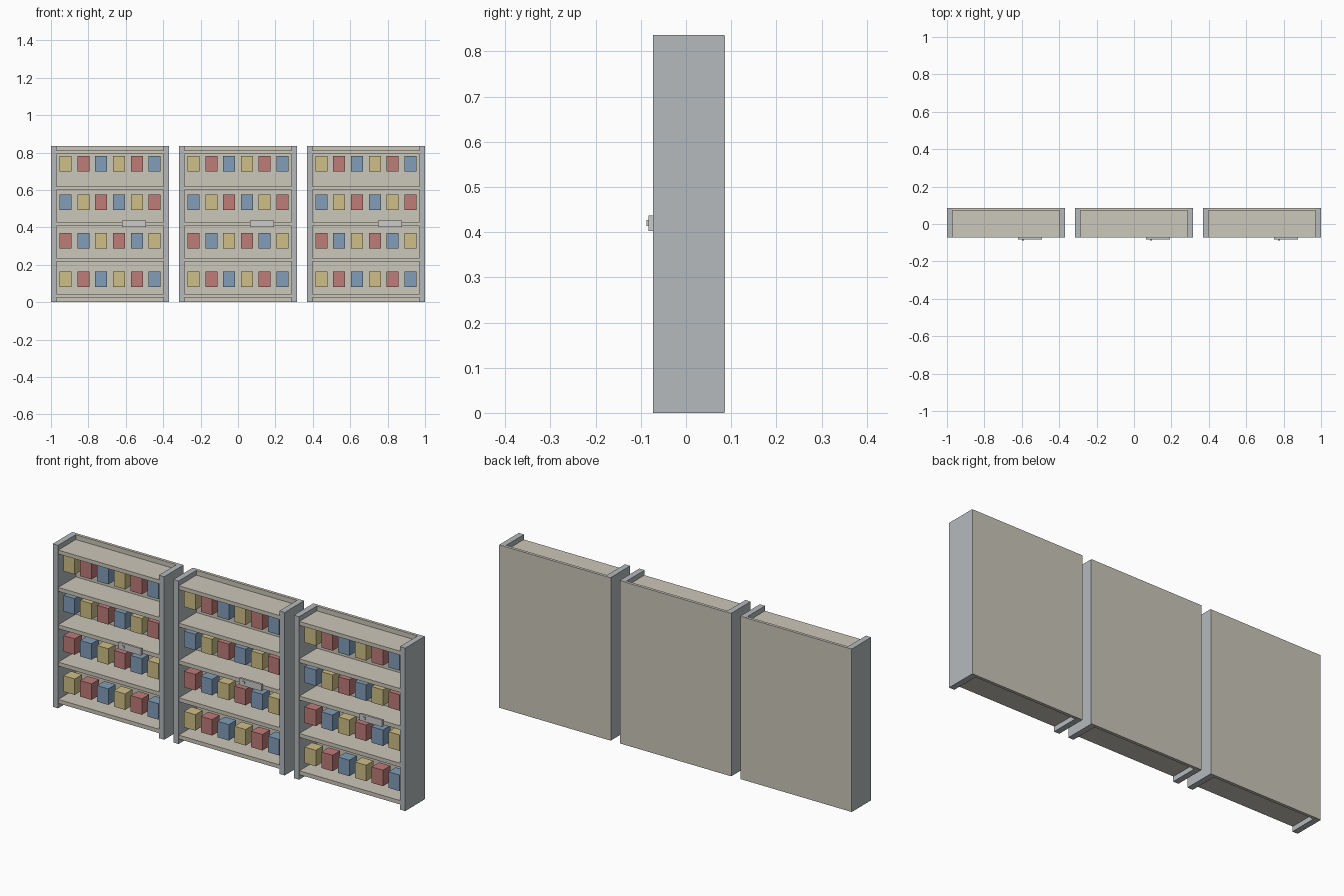
import bpy

if "Cube" in bpy.data.objects:
    bpy.data.objects.remove(bpy.data.objects["Cube"])

def material(name, rgb):
    m = bpy.data.materials.new(name)
    m.diffuse_color = (*rgb, 1)
    m.use_nodes = True
    m.node_tree.nodes["Principled BSDF"].inputs["Base Color"].default_value = m.diffuse_color
    return m

BOARD = material("board_beige", (0.60, 0.57, 0.49))
STEEL = material("side_grey", (0.46, 0.49, 0.51))
GOODS = [material("goods_yellow", (0.62, 0.52, 0.24)),
         material("goods_red", (0.52, 0.20, 0.19)),
         material("goods_blue", (0.22, 0.34, 0.48))]

def box(name, x, y, z, mat=None):
    """Box from (min, max) ranges on each axis."""
    bpy.ops.mesh.primitive_cube_add(size=1, location=[(a + b) / 2 for a, b in (x, y, z)])
    ob = bpy.context.object
    ob.name = name
    ob.scale = [b - a for a, b in (x, y, z)]
    bpy.ops.object.transform_apply(location=False, rotation=False, scale=True)
    if mat:
        ob.data.materials.append(mat)
    return ob

H = 0.836       # bay height
W = 0.316       # half width of a bay
PITCH = 0.684   # bay spacing

for bay in range(3):
    cx = (bay - 1) * PITCH

    # upright side panels
    for s in (-1, 1):
        xs = sorted((cx + s * (W - 0.03), cx + s * W))
        box("side_panel", xs, (-0.073, 0.084), (0, H), STEEL)

    # back board
    box("back_board", (cx - W + 0.0005, cx + W - 0.0005), (0.071, 0.086), (0.0005, H - 0.0005), BOARD)

    # five shelves
    for i in range(5):
        z = 0.035 + i * 0.1915
        box("shelf", (cx - W + 0.02, cx + W - 0.02), (-0.071, 0.075), (z - 0.01, z + 0.01), BOARD)

    # four rows of goods, colours stepping along each row
    for row in range(4):
        z = 0.123 + row * 0.206
        for col in range(6):
            x = cx + (col - 2.5) * 0.0952
            box("goods_box", (x - 0.032, x + 0.032), (-0.052, 0.008),
                (z - 0.041, z + 0.041), GOODS[(row + col) % 3])

    # tag plate with a small stud on the middle shelf
    box("tag_plate", (cx + 0.064, cx + 0.192), (-0.083, -0.072), (0.402, 0.437))
    box("tag_stud", (cx + 0.085, cx + 0.097), (-0.087, -0.082), (0.414, 0.427))
